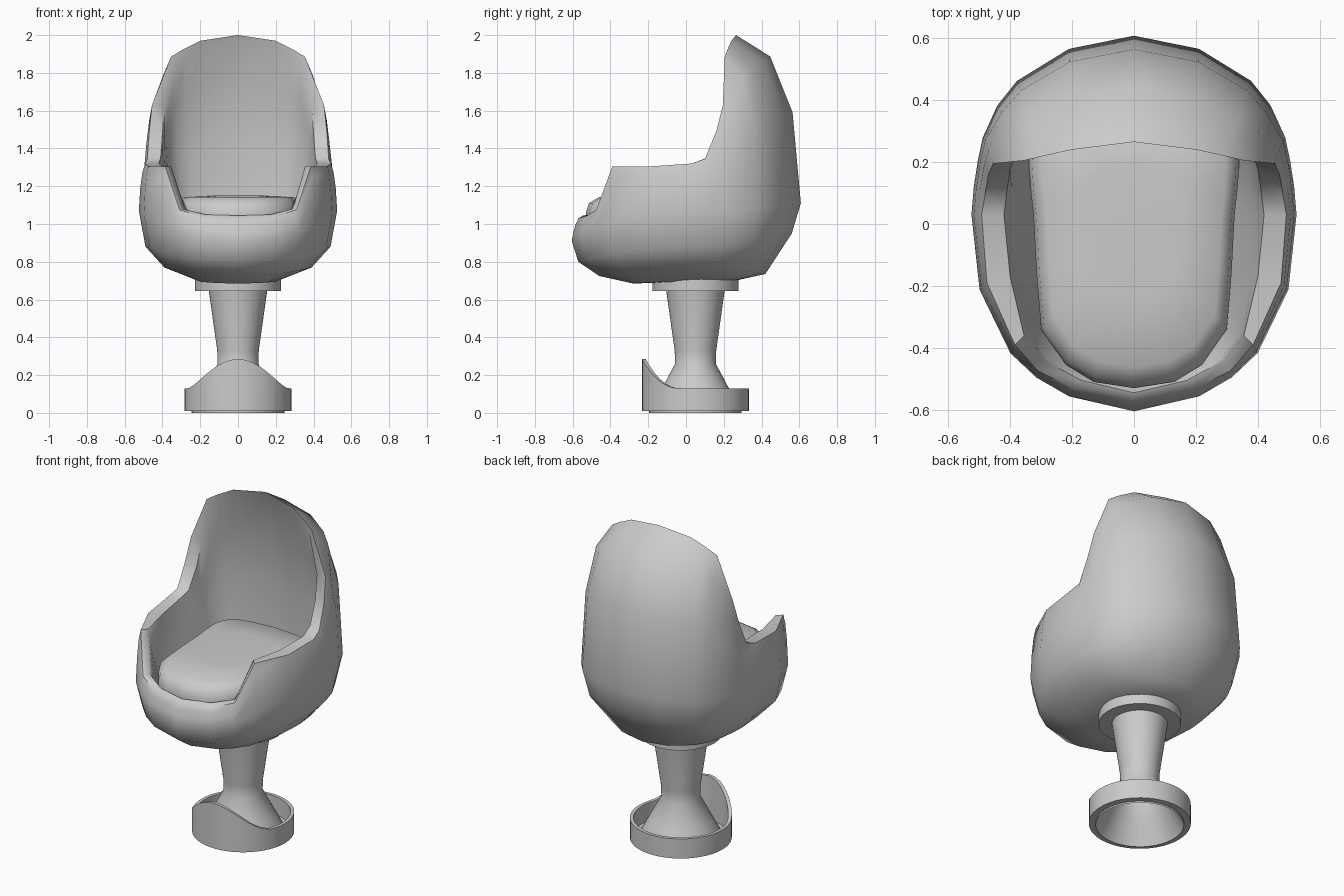
import bpy, bmesh, math
from mathutils import Vector

if "Cube" in bpy.data.objects:
    bpy.data.objects.remove(bpy.data.objects["Cube"])


def make(name, rings, cap_start=False, cap_end=False, angle=50):
    """Skin a stack of closed rings that share one vertex count."""
    bm = bmesh.new()
    rows = [[bm.verts.new(p) for p in ring] for ring in rings]
    n = len(rows[0])
    for a, b in zip(rows, rows[1:]):
        for i in range(n):
            j = (i + 1) % n
            bm.faces.new((a[i], a[j], b[j], b[i]))
    if cap_start:
        bm.faces.new(rows[0][::-1])
    if cap_end:
        bm.faces.new(rows[-1])
    bmesh.ops.recalc_face_normals(bm, faces=bm.faces)
    me = bpy.data.meshes.new(name)
    bm.to_mesh(me)
    bm.free()
    ob = bpy.data.objects.new(name, me)
    bpy.context.collection.objects.link(ob)
    bpy.ops.object.select_all(action='DESELECT')
    ob.select_set(True)
    bpy.context.view_layer.objects.active = ob
    bpy.ops.object.shade_smooth_by_angle(angle=math.radians(angle))
    return ob


def full(half):
    """Complete a front-to-back half ring by mirroring it in x."""
    half = [Vector(p) for p in half]
    return half + [Vector((-p.x, p.y, p.z)) for p in half[-2:0:-1]]


# Plan directions of the shell columns, front to back
plan = [(0, -1), (.4, -.92), (.6, -.82), (.76, -.69), (.95, -.35), (1, .05),
        (.985, .2), (.96, .34), (.93, .46), (.84, .63), (.72, .76), (.4, .93), (0, 1)]
# Rim of the shell: front lip, arm, wing, head
rim = [(0, -.57, 1.03), (.2, -.53, 1.04), (.31, -.475, 1.075), (.385, -.39, 1.305),
       (.475, -.19, 1.305), (.492, .03, 1.32), (.48, .1, 1.345), (.47, .16, 1.49),
       (.455, .195, 1.63), (.355, .205, 1.885), (.29, .22, 1.925), (.2, .24, 1.97),
       (0, .265, 2)]
inner_rim = [(0, -.545, 1.045), (.17, -.505, 1.05), (.29, -.44, 1.08), (.355, -.36, 1.305),
             (.4, -.17, 1.305), (.42, .03, 1.32), (.41, .11, 1.35), (.4, .175, 1.48),
             (.39, .205, 1.62), (.33, .215, 1.86), (.27, .23, 1.905), (.19, .25, 1.945),
             (0, .28, 1.975)]
seat = [(0, -.53), (.13, -.51), (.22, -.455), (.3, -.34), (.315, -.16), (.325, .03),
        (.335, .12), (.34, .2), (.335, .27), (.3, .335), (.24, .37), (.17, .385), (0, .4)]

# Shell bowl levels: half width, front y, back y, then z at side, front, back
levels = [(.2, .28, .26, .695, .685, .7), (.39, .46, .42, .77, .725, .735),
          (.49, .57, .56, .88, .8, .95), (.525, .605, .608, 1.07, .91, 1.11)]
rings = []
for xh, yf, yb, zs, zf, zb in levels:
    rings.append([Vector((xh * x, y * (yf if y < 0 else yb),
                          zs + ((zf if y < 0 else zb) - zs) * y * y)) for x, y in plan])
# Bulging outer wall from bowl to rim
base = rings[-1]
for t in (.34, .68):
    row = []
    for b, r in zip(base, rim):
        c = Vector((b.x * .985, b.y * .985, r[2] - .05))
        row.append(b * (1 - t) ** 2 + c * 2 * t * (1 - t) + Vector(r) * t * t)
    rings.append(row)
rings += [rim, inner_rim]
# Hollow inner wall down to the seat floor
floor = [Vector((x * .97, y * .97, 1.0)) for x, y in seat]
for t in (.25, .6):
    row = []
    for a, f in zip(inner_rim, floor):
        p = Vector(a).lerp(f, t)
        depth = (a[2] - 1.0) * .22 * t * (1 - t)
        p.x *= 1 + depth
        p.y += depth if p.y > .15 else 0
        row.append(p)
    rings.append(row)
rings.append(floor)
make("chair_shell", [full(r) for r in rings], True, True, 55)

# Seat cushion with rounded top edge
cushion = [(1, 1.0), (1, 1.06), (.97, 1.11), (.87, 1.142), (.45, 1.15)]
make("seat_cushion", [full([(x * s, y * s, z) for x, y in seat]) for s, z in cushion],
     True, True, 55)

# Turned pedestal, slightly behind the centre
N, CY = 48, .05


def circle(r, z):
    return [(r * math.sin(2 * math.pi * i / N), CY - r * math.cos(2 * math.pi * i / N), z)
            for i in range(N)]


make("pedestal", [circle(r, z) for r, z in
                  [(.11, .33), (.108, .26), (.177, .13), (.245, 0)]][::-1]
     + [circle(.155, .65)], angle=40)
make("mount_disc", [circle(.228, .645), circle(.228, .72)], True, True, 30)


# Base ring whose wall rises in a wave at the front
def wave_circle(r):
    out = []
    for x, y, _ in circle(r, 0):
        th = abs(math.atan2(x, CY - y))
        rise = .5 + .5 * math.cos(math.pi * min(th / 1.25, 1))
        out.append((x, y, .13 + .155 * rise))
    return out


make("base_ring", [circle(.245, 0), circle(.245, .01), circle(.283, .01), wave_circle(.283),
                   wave_circle(.263), circle(.263, .02), circle(.236, .02)], angle=40)
